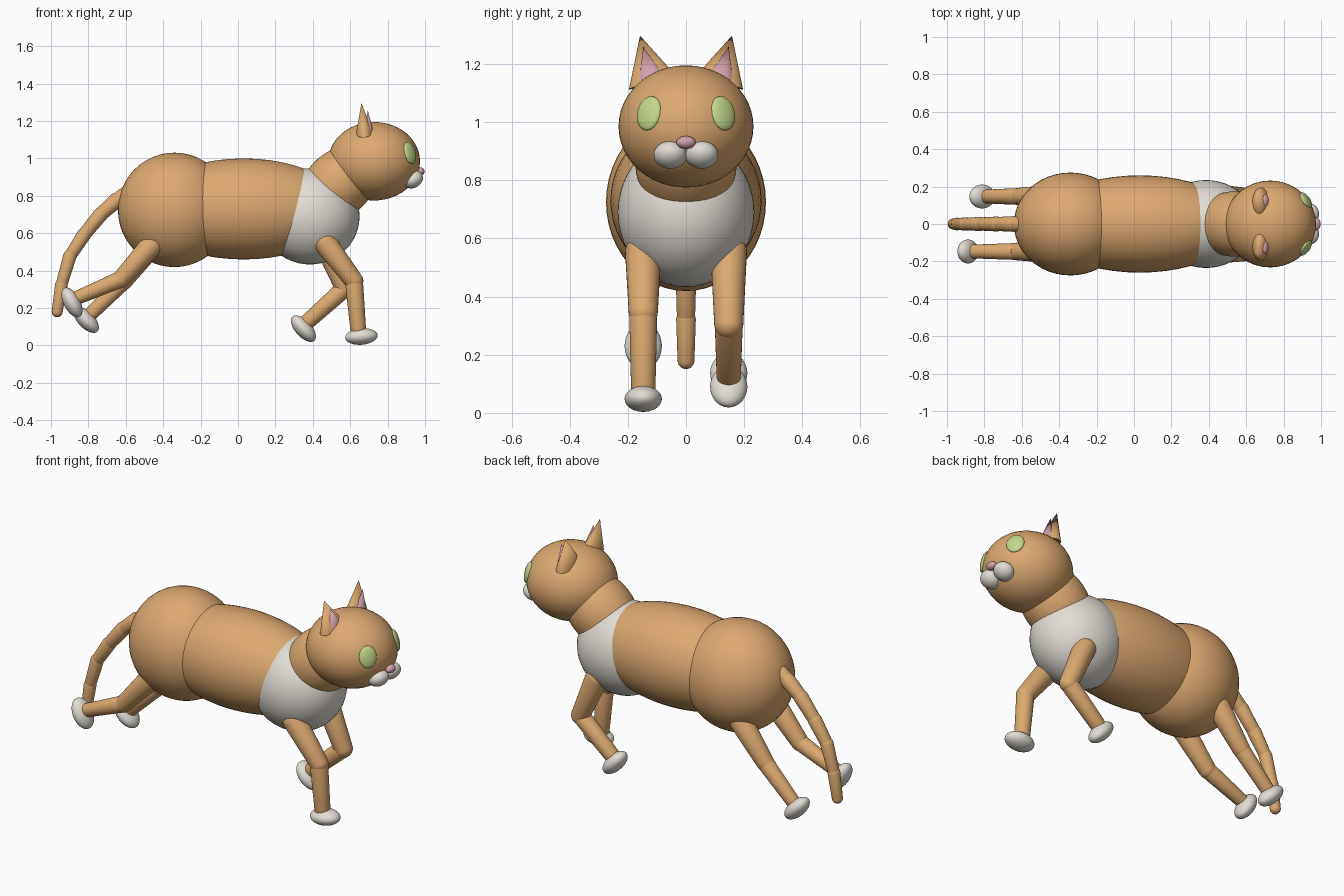
import bpy
import bmesh
from math import radians
from mathutils import Euler, Matrix, Vector

cube = bpy.data.objects.get("Cube")
if cube:
    bpy.data.objects.remove(cube, do_unlink=True)


def material(name, rgb):
    mat = bpy.data.materials.new(name)
    mat.use_nodes = True
    mat.diffuse_color = (*rgb, 1)
    mat.node_tree.nodes["Principled BSDF"].inputs["Base Color"].default_value = (*rgb, 1)
    return mat


TAN = material("tan fur", (0.72, 0.40, 0.16))
WHITE = material("white fur", (0.76, 0.72, 0.66))
PINK = material("pink skin", (0.65, 0.36, 0.41))
GREEN = material("green eye", (0.55, 0.68, 0.25))


def finish(bm, name, mat):
    mesh = bpy.data.meshes.new(name)
    bm.to_mesh(mesh)
    bm.free()
    mesh.materials.append(mat)
    obj = bpy.data.objects.new(name, mesh)
    bpy.context.collection.objects.link(obj)
    bpy.ops.object.select_all(action="DESELECT")
    obj.select_set(True)
    bpy.context.view_layer.objects.active = obj
    bpy.ops.object.shade_smooth_by_angle(angle=radians(40))
    return obj


def ellipsoid(name, mat, centre, radii, pitch=0, yaw=0):
    """Stretched ball; positive pitch tips its +x end down."""
    bm = bmesh.new()
    bmesh.ops.create_uvsphere(bm, u_segments=48, v_segments=24, radius=1)
    rot = Euler((0, radians(pitch), radians(yaw)))
    bm.transform(Matrix.LocRotScale(Vector(centre), rot, Vector(radii)))
    return finish(bm, name, mat)


def capsule(name, mat, a, b, ra, rb):
    """Tapered limb with round ends centred on a and b."""
    a, b = Vector(a), Vector(b)
    bm = bmesh.new()
    bmesh.ops.create_uvsphere(bm, u_segments=32, v_segments=15, radius=1)
    for v in bm.verts:
        far = v.co.z > 0
        v.co *= rb if far else ra
        if far:
            v.co.z += (b - a).length
    turn = Vector((0, 0, 1)).rotation_difference(b - a)
    bm.transform(Matrix.LocRotScale(a, turn, None))
    return finish(bm, name, mat)


def ear_cone(name, mat, base, tip, depth, width):
    """Cone flattened front to back, leaning from base to tip."""
    base, tip = Vector(base), Vector(tip)
    bm = bmesh.new()
    height = (tip - base).length
    bmesh.ops.create_cone(bm, cap_ends=True, segments=32, radius1=1, radius2=0, depth=height)
    bm.transform(Matrix.Translation((0, 0, height / 2)))
    bm.transform(Matrix.Diagonal((depth, width, 1, 1)))
    turn = Vector((0, 0, 1)).rotation_difference(tip - base)
    bm.transform(Matrix.LocRotScale(base, turn, None))
    return finish(bm, name, mat)


# Body
ellipsoid("hips", TAN, (-0.34, 0, 0.725), (0.302, 0.275, 0.306))
ellipsoid("torso", TAN, (0.03, 0, 0.73), (0.54, 0.26, 0.27))
ellipsoid("chest", WHITE, (0.385, 0, 0.69), (0.265, 0.235, 0.257))
ellipsoid("neck", TAN, (0.54, 0, 0.865), (0.23, 0.175, 0.175), pitch=-42)

# Head and face
ellipsoid("head", TAN, (0.728, 0, 0.985), (0.245, 0.232, 0.21))
ellipsoid("nose", PINK, (0.974, 0, 0.93), (0.024, 0.033, 0.022))
for side, label in ((1, "left"), (-1, "right")):
    ellipsoid(label + "_eye", GREEN, (0.918, 0.127 * side, 1.03),
              (0.019, 0.048, 0.06), pitch=-14, yaw=35 * side)
    ellipsoid(label + "_muzzle", WHITE, (0.936, 0.054 * side, 0.887),
              (0.056, 0.057, 0.044), pitch=-30)
    ear_cone(label + "_ear", TAN, (0.676, 0.114 * side, 1.135),
             (0.66, 0.158 * side, 1.297), 0.045, 0.085)
    ear_cone(label + "_inner_ear", PINK, (0.699, 0.116 * side, 1.14),
             (0.694, 0.147 * side, 1.258), 0.025, 0.048)


# Legs: joints are (x, z) pairs, each leg in its own stride pose
def leg(name, y, root, knee, ankle, paw, pitch, sizes):
    top, mid, low = sizes
    at = lambda p: (p[0], y, p[1])
    capsule(name + "_upper", TAN, at(root), at(knee), top, mid)
    capsule(name + "_lower", TAN, at(knee), at(ankle), mid * 0.97, low)
    ellipsoid(name + "_paw", WHITE, at(paw), (0.087, 0.064, 0.044), pitch)


FRONT, HIND = (0.063, 0.05, 0.042), (0.063, 0.047, 0.037)
leg("right_front_leg", -0.147, (0.465, 0.55), (0.62, 0.345), (0.643, 0.08),
    (0.66, 0.048), -5, FRONT)
leg("left_front_leg", 0.147, (0.465, 0.55), (0.57, 0.305), (0.375, 0.13),
    (0.35, 0.09), 48, FRONT)
leg("right_hind_leg", -0.147, (-0.445, 0.555), (-0.625, 0.355), (-0.86, 0.255),
    (-0.888, 0.23), 62, HIND)
leg("left_hind_leg", 0.147, (-0.445, 0.555), (-0.61, 0.345), (-0.79, 0.165),
    (-0.812, 0.137), 46, HIND)

# Tail: overlapping tapered links along a drooping curve
path = [(-0.58, 0.82), (-0.65, 0.775), (-0.735, 0.70), (-0.825, 0.59),
        (-0.90, 0.475), (-0.945, 0.32), (-0.967, 0.18)]
for i, (p, q) in enumerate(zip(path, path[1:])):
    radius = 0.044 - 0.002 * i
    capsule(f"tail_link_{i + 1}", TAN, (p[0], 0, p[1]), (q[0], 0, q[1]),
            radius, radius - 0.005)
